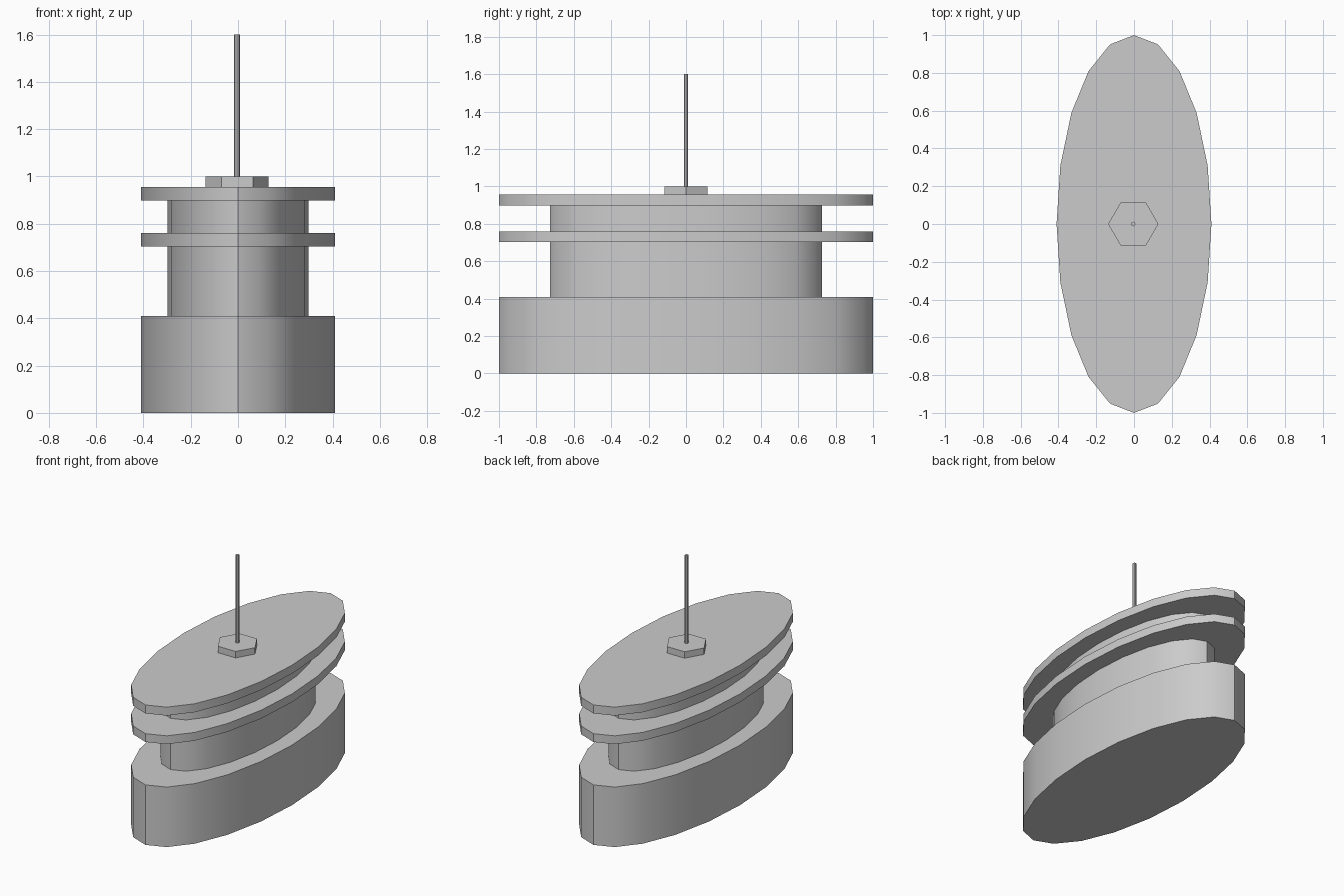
import bpy, bmesh, math

if "Cube" in bpy.data.objects:
    bpy.data.objects.remove(bpy.data.objects["Cube"])


def prism(name, sides, rx, ry, z0, z1, x=0.0, start=0.0, smooth=True):
    """Upright elliptical prism with a vertex at the start angle."""
    bm = bmesh.new()
    ring = []
    for i in range(sides):
        a = start + math.tau * i / sides
        ring.append(bm.verts.new((x + rx * math.cos(a), ry * math.sin(a), z0)))
    base = bm.faces.new(ring)
    top = bmesh.ops.extrude_face_region(bm, geom=[base], use_keep_orig=True)
    verts = [v for v in top["geom"] if isinstance(v, bmesh.types.BMVert)]
    bmesh.ops.translate(bm, verts=verts, vec=(0, 0, z1 - z0))
    bmesh.ops.recalc_face_normals(bm, faces=bm.faces[:])
    mesh = bpy.data.meshes.new(name)
    bm.to_mesh(mesh)
    bm.free()
    obj = bpy.data.objects.new(name, mesh)
    bpy.context.collection.objects.link(obj)
    if smooth:
        bpy.ops.object.select_all(action='DESELECT')
        obj.select_set(True)
        bpy.context.view_layer.objects.active = obj
        bpy.ops.object.shade_smooth_by_angle(angle=math.radians(35))
    return obj


# Wide oval base and the two thin flanges
RX, RY = 0.41, 1.0
for name, z0, z1 in (("base", 0.0, 0.41),
                     ("lower_flange", 0.703, 0.76),
                     ("upper_flange", 0.898, 0.956)):
    prism(name, 20, RX, RY, z0, z1)

# Narrow oval necks between them
for name, z0, z1 in (("lower_neck", 0.41, 0.703),
                     ("upper_neck", 0.76, 0.898)):
    prism(name, 20, 0.298, 0.727, z0, z1)

# Hexagonal nut and thin rod on top
prism("hex_nut", 6, 0.133, 0.115 / math.sin(math.pi / 3), 0.956, 1.0,
      x=-0.004, smooth=False)
prism("rod", 8, 0.012, 0.012, 1.0, 1.6, x=-0.004, smooth=False)
